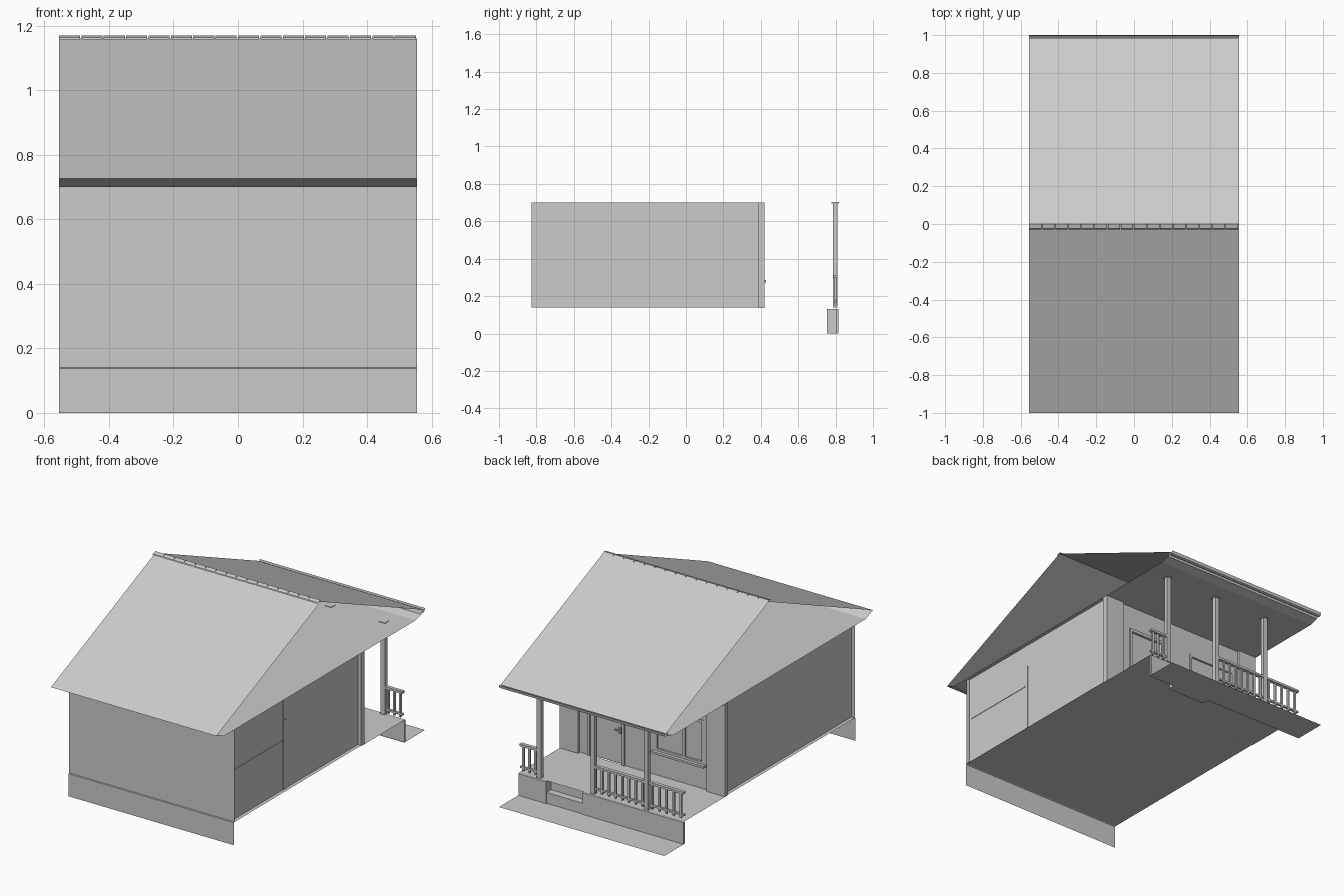
import bpy, bmesh
from mathutils import Vector

if "Cube" in bpy.data.objects:
    bpy.data.objects.remove(bpy.data.objects["Cube"])

W = 0.555      # half width of the house
SIDE = 0.533   # side wall position
FLOOR, CEIL = 0.14, 0.70


def finish(name, bm):
    bmesh.ops.recalc_face_normals(bm, faces=bm.faces)
    me = bpy.data.meshes.new(name)
    bm.to_mesh(me)
    bm.free()
    ob = bpy.data.objects.new(name, me)
    bpy.context.collection.objects.link(ob)
    return ob


def boxes(name, items):
    """One object from boxes given as (x0, x1, y0, y1, z0, z1)."""
    bm = bmesh.new()
    for x0, x1, y0, y1, z0, z1 in items:
        geo = bmesh.ops.create_cube(bm, size=1)
        for v in geo["verts"]:
            v.co = Vector(((x0 + x1) / 2 + v.co.x * (x1 - x0),
                           (y0 + y1) / 2 + v.co.y * (y1 - y0),
                           (z0 + z1) / 2 + v.co.z * (z1 - z0)))
    return finish(name, bm)


def sheet(name, profile, spans=((-W, W),)):
    """Open (y, z) profile swept along x over each span."""
    bm = bmesh.new()
    for x0, x1 in spans:
        a = [bm.verts.new((x0, y, z)) for y, z in profile]
        b = [bm.verts.new((x1, y, z)) for y, z in profile]
        for i in range(len(profile) - 1):
            bm.faces.new((a[i], a[i + 1], b[i + 1], b[i]))
    return finish(name, bm)


def panels(name, rects, y):
    """Flat upright faces (x0, x1, z0, z1) at depth y."""
    bm = bmesh.new()
    for x0, x1, z0, z1 in rects:
        bm.faces.new([bm.verts.new(c) for c in
                      ((x0, y, z0), (x1, y, z0), (x1, y, z1), (x0, y, z1))])
    return finish(name, bm)


# Roof: two thin slopes, ridge tiles, eaves
sheet("roof", [(-1.0, 0.727), (0.0, 1.16), (0.985, 0.735)])
n = 16
step = 2 * W / n
sheet("ridge_tiles", [(-0.028, 1.158), (-0.024, 1.163), (0.0, 1.17), (0.006, 1.163)],
      [(-W + i * step, -W + (i + 1) * step - 0.004) for i in range(n)])
sheet("front_soffit", [(-0.82, CEIL), (-0.93, CEIL), (-0.985, 0.722), (-1.0, 0.727)])
sheet("back_fascia", [(0.91, CEIL), (0.965, 0.715), (0.972, 0.74)])
sheet("back_gutter", [(0.974, 0.738), (0.976, 0.722), (0.985, 0.717),
                      (0.996, 0.722), (1.0, 0.74)])

# Ceilings and floors
sheet("ceiling", [(-0.82, CEIL), (0.40, CEIL)])
sheet("porch_ceiling", [(0.40, CEIL), (0.91, CEIL)])
sheet("house_floor", [(-0.825, FLOOR), (0.40, FLOOR)])
sheet("porch_floor", [(0.40, 0.136), (0.81, 0.136)])
sheet("ground_apron", [(0.80, 0.0), (1.0, 0.0)])

# Front wall with its inner face, and the plinth below it
sheet("front_wall", [(-0.825, FLOOR), (-0.825, CEIL)])
sheet("front_wall_lining", [(-0.81, FLOOR), (-0.81, CEIL)], [(-SIDE, SIDE)])
sheet("front_plinth", [(-0.83, 0.0), (-0.83, 0.137), (-0.825, FLOOR)])

# Side walls, with room partition end and a slim wall trim
for s, side in ((-1, "left"), (1, "right")):
    bm = bmesh.new()
    for y0, y1 in ((-0.825, -0.32), (-0.32, 0.39)):
        bm.faces.new([bm.verts.new((s * SIDE, y, z)) for y, z in
                      ((y0, FLOOR), (y1, FLOOR), (y1, CEIL), (y0, CEIL))])
    finish(side + "_wall", bm)
boxes("partition", [(-SIDE, 0.40, -0.33, -0.305, FLOOR, CEIL),
                    (0.40, SIDE + 0.002, -0.33, -0.305, 0.56, CEIL),
                    (0.52, SIDE + 0.004, -0.33, -0.305, FLOOR, 0.56)])
boxes("wall_trim", [(SIDE - 0.004, SIDE + 0.003, -0.81, -0.335, 0.435, 0.442)])

# Back wall around door and window openings
DX0, DX1, DZ = 0.125, 0.375, 0.555
WX0, WX1, WZ = -0.405, -0.075, 0.285
wall = [(-0.43, WX0, FLOOR, CEIL), (WX0, WX1, FLOOR, WZ), (WX0, WX1, DZ, CEIL),
        (WX1, DX0, FLOOR, CEIL), (DX0, DX1, DZ, CEIL), (DX1, 0.43, FLOOR, CEIL)]
panels("back_wall", wall, 0.405)
panels("back_wall_lining", wall, 0.388)
boxes("corner_pilasters", [(s * 0.493 - 0.062, s * 0.493 + 0.062, 0.388, 0.42, 0.137, CEIL)
                           for s in (-1, 1)])

# Door
boxes("door_frame", [(DX0, DX0 + 0.018, 0.385, 0.414, FLOOR, DZ),
                     (DX1 - 0.018, DX1, 0.385, 0.414, FLOOR, DZ),
                     (DX0, DX1, 0.385, 0.414, DZ - 0.018, DZ)])
boxes("door", [(DX0 + 0.018, DX1 - 0.018, 0.388, 0.398, FLOOR, DZ - 0.018)])
boxes("door_handle", [(0.155, 0.165, 0.398, 0.412, 0.325, 0.36),
                      (0.155, 0.19, 0.409, 0.416, 0.338, 0.346)])

# Window
boxes("window_frame", [(x - 0.008, x + 0.008, 0.388, 0.408, WZ, DZ)
                       for x in (WX0 + 0.008, -0.27, WX1 - 0.008)]
      + [(WX0, WX1, 0.388, 0.408, z, z + 0.016) for z in (WZ, DZ - 0.016)])
panels("window_glass", [(WX0, WX1, WZ, DZ)], 0.396)
boxes("window_sill", [(WX0 - 0.012, WX1 + 0.012, 0.40, 0.428, 0.274, 0.287)])

# Porch base with a recessed step
S0, S1 = 0.125, 0.37
boxes("porch_base", [(-W, S0, 0.803, 0.815, 0, 0.132), (S1, W, 0.803, 0.815, 0, 0.132)])
boxes("step_recess", [(S0, S1, 0.755, 0.765, 0, 0.132),
                      (S0 - 0.006, S0, 0.765, 0.803, 0, 0.132),
                      (S1, S1 + 0.006, 0.765, 0.803, 0, 0.132)])
boxes("step", [(S0, S1, 0.765, 0.81, 0, 0.065)])

# Porch posts
posts = (0.42, 0.06, -0.30)
boxes("porch_posts", [(x - 0.014, x + 0.014, 0.787, 0.811, FLOOR, CEIL) for x in posts])
boxes("post_caps", [(x - 0.021, x + 0.021, 0.778, 0.818, 0.694, 0.703) for x in posts])

# Railings either side of the step
rails, balusters = [], []
for x0, x1, count in ((0.43, 0.55, 3), (0.07, -0.29, 8), (-0.31, -0.55, 5)):
    a, b = min(x0, x1), max(x0, x1)
    rails += [(a, b, 0.788, 0.81, 0.298, 0.312), (a, b, 0.792, 0.806, 0.165, 0.176)]
    for i in range(count):
        x = a + (b - a) * (i + 0.5) / count
        balusters.append((x - 0.006, x + 0.006, 0.793, 0.805, 0.15, 0.30))
boxes("porch_rails", rails)
boxes("porch_balusters", balusters)
